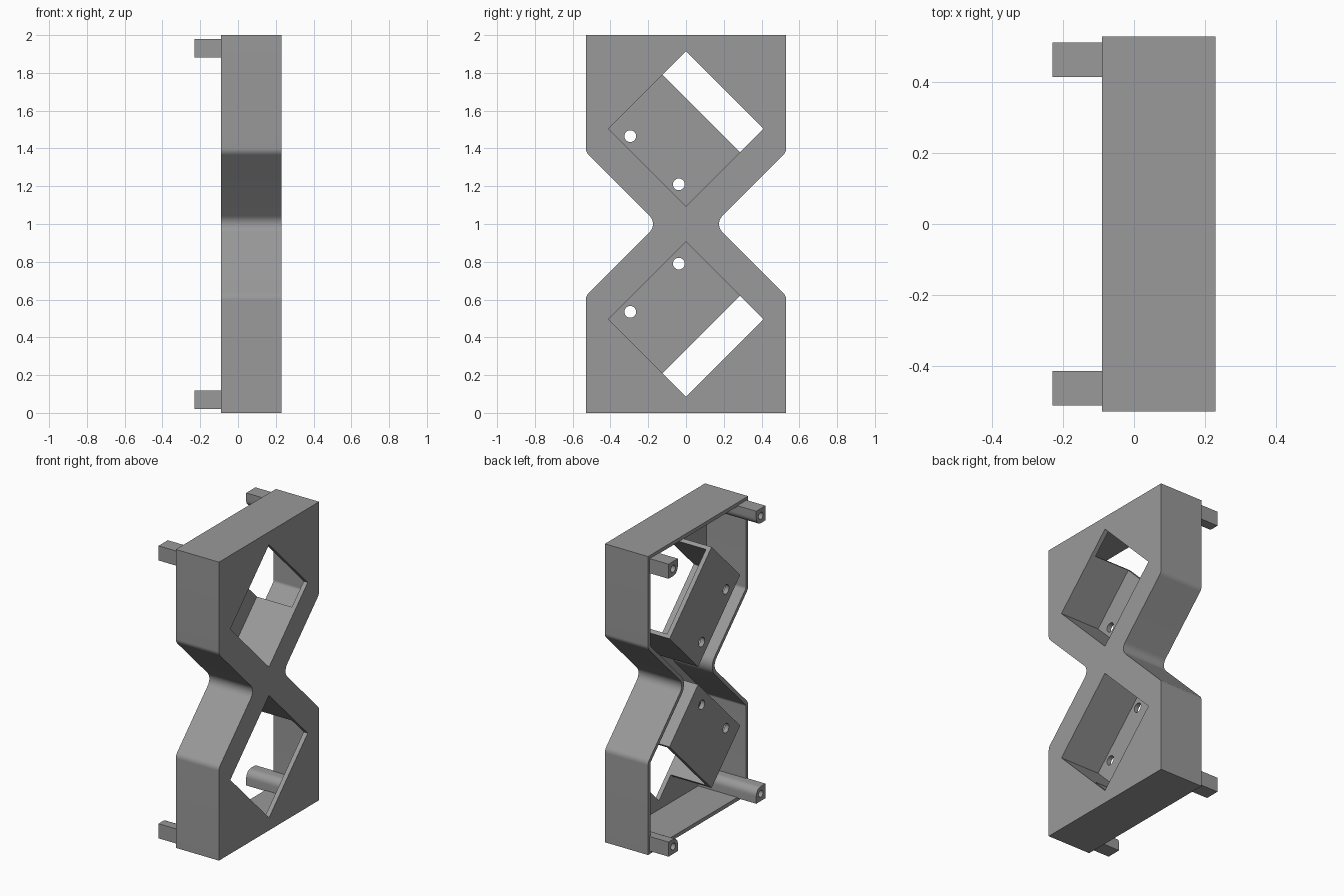
import bpy, bmesh, math
from mathutils import Vector, Matrix

if "Cube" in bpy.data.objects:
    bpy.data.objects.remove(bpy.data.objects["Cube"])

BACK, FRONT = -0.09, 0.23      # depth of the housing along x
SKIN = 0.03                    # plate thickness
WALL = 0.025                   # wall thickness

grey = bpy.data.materials.new("grey_plastic")
grey.diffuse_color = (0.32, 0.32, 0.32, 1)
grey.use_nodes = True
grey.node_tree.nodes["Principled BSDF"].inputs["Base Color"].default_value = grey.diffuse_color


def rounded(corners, steps=8):
    """Outline from (y, z, radius) corners, with true arcs."""
    out = []
    n = len(corners)
    for i, (y, z, r) in enumerate(corners):
        b = Vector((y, z))
        if r <= 0:
            out.append(b)
            continue
        u = (Vector(corners[i - 1][:2]) - b).normalized()
        v = (Vector(corners[(i + 1) % n][:2]) - b).normalized()
        half = u.angle(v) / 2
        d = r / math.tan(half)
        c = b + (u + v).normalized() * (r / math.sin(half))
        a0, a1 = b + u * d - c, b + v * d - c
        s = math.atan2(a0.x * a1.y - a0.y * a1.x, a0.dot(a1))
        for k in range(steps + 1):
            t = s * k / steps
            out.append(c + Vector((a0.x * math.cos(t) - a0.y * math.sin(t),
                                   a0.x * math.sin(t) + a0.y * math.cos(t))))
    return out


def circle(y, z, r, n=24):
    return [Vector((y + r * math.cos(2 * math.pi * k / n),
                    z + r * math.sin(2 * math.pi * k / n))) for k in range(n)]


def slab(name, outlines, x0, x1):
    """Extrude (y, z) outlines between two x depths; inner outlines are holes."""
    cu = bpy.data.curves.new(name, 'CURVE')
    cu.dimensions = '2D'
    cu.fill_mode = 'BOTH'
    cu.extrude = (x1 - x0) / 2
    for pts in outlines:
        sp = cu.splines.new('POLY')
        sp.points.add(len(pts) - 1)
        for p, q in zip(sp.points, pts):
            p.co = (q[0], q[1], 0, 1)
        sp.use_cyclic_u = True
    tmp = bpy.data.objects.new(name + "_curve", cu)
    bpy.context.collection.objects.link(tmp)
    dg = bpy.context.evaluated_depsgraph_get()
    me = bpy.data.meshes.new_from_object(tmp.evaluated_get(dg))
    bpy.data.objects.remove(tmp)
    # curve x, y, z become world y, z, x
    me.transform(Matrix(((0, 0, 1, (x0 + x1) / 2), (1, 0, 0, 0),
                         (0, 1, 0, 0), (0, 0, 0, 1))))
    bm = bmesh.new()
    bm.from_mesh(me)
    bmesh.ops.remove_doubles(bm, verts=bm.verts, dist=1e-5)
    bmesh.ops.recalc_face_normals(bm, faces=bm.faces)
    bm.to_mesh(me)
    bm.free()
    me.materials.clear()
    me.materials.append(grey)
    ob = bpy.data.objects.new(name, me)
    bpy.context.collection.objects.link(ob)
    bpy.ops.object.select_all(action='DESELECT')
    ob.select_set(True)
    bpy.context.view_layer.objects.active = ob
    bpy.ops.object.shade_smooth_by_angle(angle=math.radians(30))
    return ob


def hourglass(t):
    """Housing outline, moved inwards by t."""
    w = 0.53 - t
    waist = 0.15 - t * math.sqrt(2)
    knee = w - waist
    r = 0.05 - t
    return rounded([(-w, t, 0), (w, t, 0), (w, 1 - knee, r), (waist, 1, 0.06 + t),
                    (w, 1 + knee, r), (w, 2 - t, 0), (-w, 2 - t, 0),
                    (-w, 1 + knee, r), (-waist, 1, 0.06 + t), (-w, 1 - knee, r)])


def flip(pts, lower):
    return [Vector((p[0], 2 - p[1])) if lower else Vector(p) for p in pts]


# Diamond opening and the pocket behind its lower-left part
top, right, bottom, left = (Vector(p) for p in
                            ((0, 1.915), (0.41, 1.505), (0, 1.095), (-0.41, 1.505)))
a = (bottom - left).normalized()
b = (top - left).normalized()
deep = b * 0.403
ta, tb = a * WALL, b * WALL
pocket_outer = [left + deep - ta, left - ta - tb, bottom + ta - tb, bottom + deep + ta]
pocket_u = pocket_outer + [bottom + deep, bottom, left, left + deep]
diamond = [top, right, bottom, left]

# Housing: front plate with two openings, and the rim wall
slab("front_plate", [hourglass(0), flip(diamond, False), flip(diamond, True)],
     FRONT - SKIN, FRONT)
slab("rim_wall", [hourglass(0), hourglass(WALL)], BACK, FRONT - SKIN)

# Pockets: U-shaped wall and a back plate with two screw holes
for lower in (False, True):
    side = "lower" if lower else "upper"
    slab(side + "_pocket_wall", [flip(pocket_u, lower)], BACK + SKIN, FRONT - SKIN)
    holes = [flip(circle(y, z, 0.031), lower) for y, z in ((-0.295, 1.465), (-0.038, 1.21))]
    slab(side + "_pocket_plate", [flip(pocket_outer, lower)] + holes, BACK, BACK + SKIN)

# Four mounting posts, rounded on the corner facing the centre, with blind bores
for sy in (-1, 1):
    for lower in (False, True):
        post = rounded([(sy * 0.513, 1.98, 0), (sy * 0.415, 1.98, 0),
                        (sy * 0.415, 1.882, 0.049), (sy * 0.513, 1.882, 0)])
        bore = circle(sy * 0.464, 1.931, 0.023, 16)
        tag = ("lower" if lower else "upper") + ("_back" if sy > 0 else "_front")
        slab(tag + "_post_tip", [flip(post, lower), flip(bore, lower)], -0.23, 0.0)
        slab(tag + "_post_base", [flip(post, lower)], 0.0, FRONT - SKIN)
